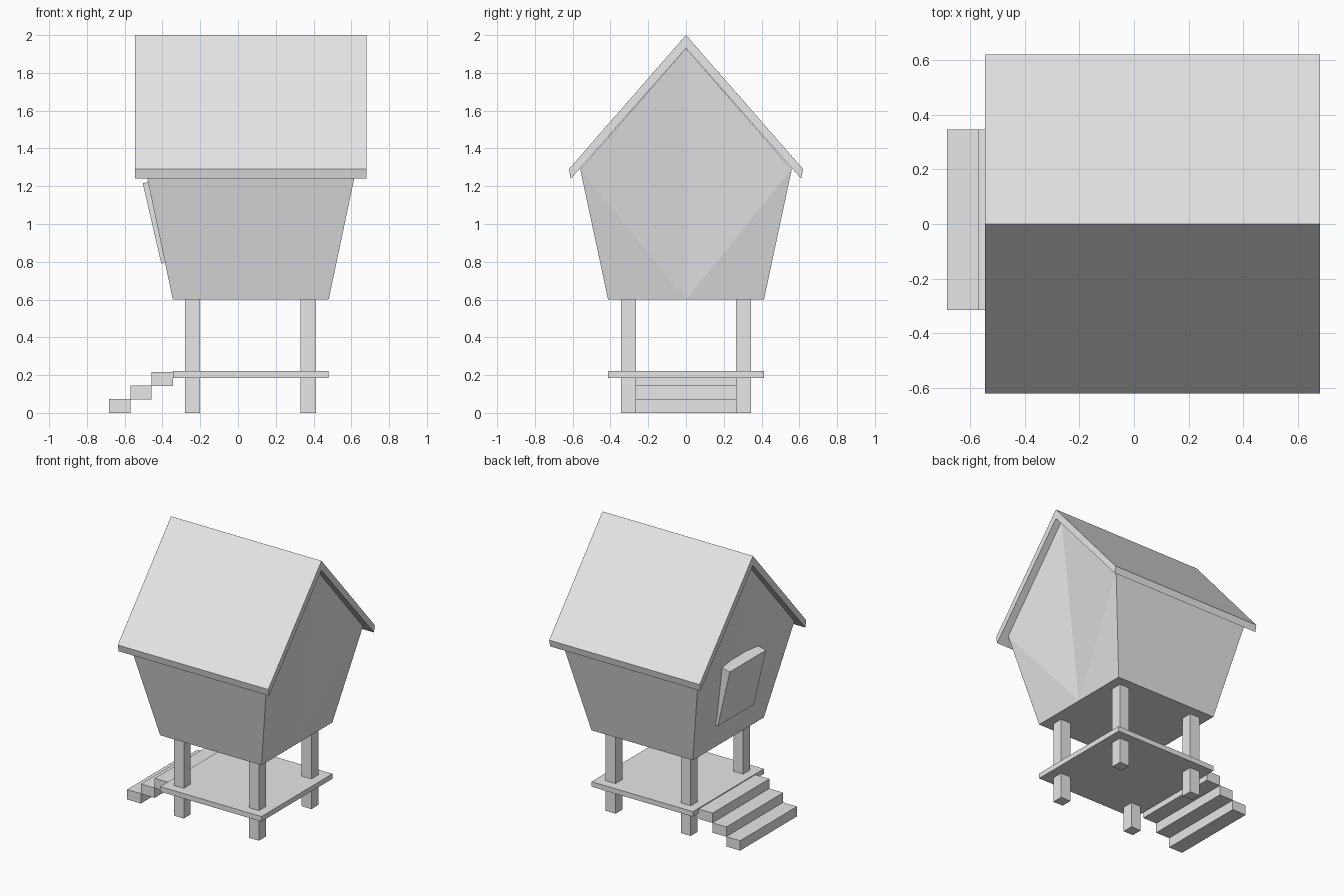
import bpy, bmesh, math
from mathutils import Matrix

cube = bpy.data.objects.get("Cube")
if cube:
    bpy.data.objects.remove(cube, do_unlink=True)

grey = bpy.data.materials.new("plain_grey")
grey.use_nodes = True
grey.diffuse_color = (0.8, 0.8, 0.8, 1)
grey.node_tree.nodes["Principled BSDF"].inputs["Base Color"].default_value = (0.8, 0.8, 0.8, 1)


def finish(name, bm):
    bmesh.ops.recalc_face_normals(bm, faces=bm.faces)
    mesh = bpy.data.meshes.new(name)
    bm.to_mesh(mesh)
    bm.free()
    mesh.materials.append(grey)
    obj = bpy.data.objects.new(name, mesh)
    bpy.context.collection.objects.link(obj)
    return obj


def box(name, xs, ys, zs):
    size = [b - a for a, b in (xs, ys, zs)]
    centre = [(a + b) / 2 for a, b in (xs, ys, zs)]
    bm = bmesh.new()
    bmesh.ops.create_cube(bm, size=1)
    bmesh.ops.scale(bm, vec=size, verts=bm.verts)
    bmesh.ops.translate(bm, vec=centre, verts=bm.verts)
    return finish(name, bm)


# Roof: chevron profile extruded along x
profile = [(-0.62, 1.29), (0, 2.0), (0.62, 1.29), (0.61, 1.24), (0, 1.93), (-0.61, 1.24)]
bm = bmesh.new()
ends = [[bm.verts.new((x, y, z)) for y, z in profile] for x in (-0.545, 0.68)]
for i in range(6):
    j = (i + 1) % 6
    bm.faces.new((ends[0][i], ends[0][j], ends[1][j], ends[1][i]))
for e in ends:
    bm.faces.new((e[0], e[1], e[4], e[5]))
    bm.faces.new((e[1], e[2], e[3], e[4]))
finish("roof", bm)

# House body: flared walls, gables creased from the bottom middle
MID_X = 0.0675
ring = [(0.4125, 0, 0.6), (0.4125, 0.4125, 0.6), (0.558, 0.56, 1.29),
        (0.562, 0, 1.93), (0.558, -0.56, 1.29), (0.4125, -0.4125, 0.6)]
bm = bmesh.new()
ends = [[bm.verts.new((MID_X + s * x, y, z)) for x, y, z in ring] for s in (-1, 1)]
for e in ends:
    for i in range(1, 5):
        bm.faces.new((e[0], e[i], e[i + 1]))
for i in range(6):
    j = (i + 1) % 6
    bm.faces.new((ends[0][i], ends[0][j], ends[1][j], ends[1][i]))
finish("house_body", bm)

# Door panel leaning with the wall, inner side sunk into the gable
door = box("door_panel", (0, 0.08), (-0.21, 0.21), (-0.218, 0.218))
door.data.transform(Matrix.Translation((-0.455, 0, 1.003)) @ Matrix.Rotation(math.radians(-13), 4, "Y"))

# Deck and posts
box("deck", (-0.345, 0.48), (-0.4125, 0.4125), (0.185, 0.222))
for side, x in (("right", -0.24), ("left", 0.372)):
    for end, y in (("front", -0.305), ("back", 0.305)):
        box(f"{end}_{side}_post", (x - 0.04, x + 0.04), (y - 0.04, y + 0.04), (0, 0.6))

# Steps up to the deck
for i in range(3):
    x, z = -0.683 + i * 0.1127, i * 0.0715
    box(f"step_{i + 1}", (x, x + 0.1127), (-0.315, 0.345), (z, z + 0.0725))
